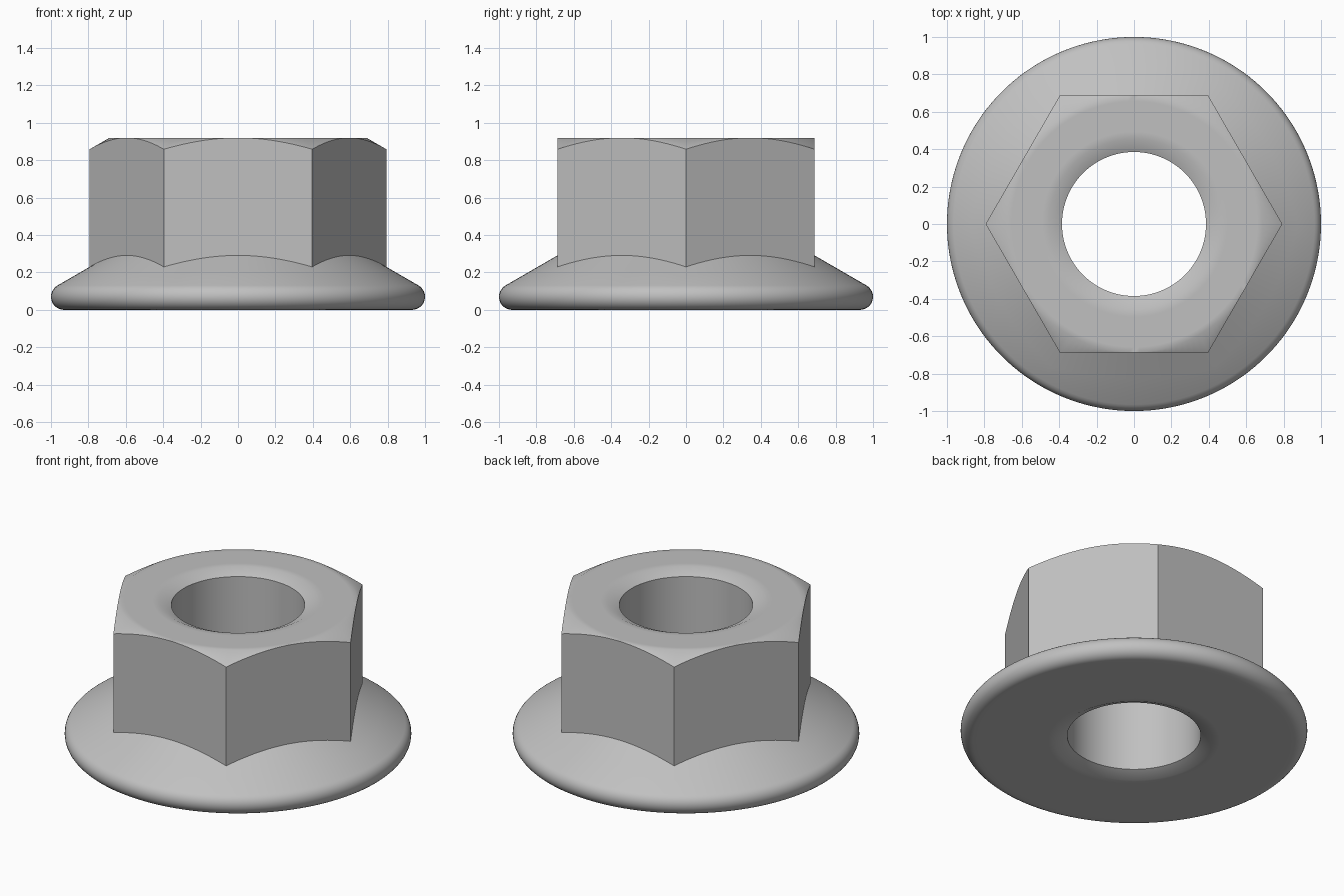
import bpy
import bmesh
from math import cos, sin, tan, pi, radians

cube = bpy.data.objects.get("Cube")
if cube:
    bpy.data.objects.remove(cube, do_unlink=True)

SEGMENTS = 144          # divisible by twelve so corners and flat middles are hit
APOTHEM = 0.687         # half the width across the flats
HEIGHT = 0.92
BORE, BORE_RIM, RIM_DEPTH = 0.385, 0.455, 0.033
EDGE = 0.07             # rounding radius of the flange
SLOPE = tan(radians(30))

# One flat steel colour
steel = bpy.data.materials.new("steel grey")
steel.use_nodes = True
colour = (0.53, 0.53, 0.53, 1)
steel.diffuse_color = colour
steel.node_tree.nodes["Principled BSDF"].inputs["Base Color"].default_value = colour


def hex_radius(angle):
    """Distance from the axis to the hexagon, corners on the x axis."""
    return APOTHEM / cos(angle % (pi / 3) - pi / 6)


def section(angle):
    """Closed radius/height outline of the nut at one angle."""
    r = hex_radius(angle)
    centre = 1 - EDGE
    # Flat underside with countersunk bore
    pts = [(BORE, RIM_DEPTH), (BORE_RIM, 0), (BORE_RIM + 0.04, 0), (centre - 0.03, 0)]
    # Rounded flange edge, ending tangent to the cone
    for i in range(13):
        a = radians(-90 + 150 * i / 12)
        pts.append((centre + EDGE * cos(a), EDGE + EDGE * sin(a)))
    # Flange cone up to the hexagon wall
    end_r, end_z = pts[-1]
    for t in (0.5, 1):
        x = end_r + (r - end_r) * t
        pts.append((x, end_z + (end_r - x) * SLOPE))
    # Wall, chamfered corner, flat top and countersink
    pts.append((r, HEIGHT - (r - APOTHEM) * SLOPE))
    pts += [(APOTHEM, HEIGHT), (APOTHEM - 0.03, HEIGHT),
            (BORE_RIM + 0.04, HEIGHT), (BORE_RIM, HEIGHT), (BORE, HEIGHT - RIM_DEPTH)]
    return pts


# Sweep the outline around the axis
bm = bmesh.new()
rings = []
for s in range(SEGMENTS):
    a = 2 * pi * s / SEGMENTS
    rings.append([bm.verts.new((r * cos(a), r * sin(a), z)) for r, z in section(a)])
count = len(rings[0])
for s in range(SEGMENTS):
    here, there = rings[s], rings[(s + 1) % SEGMENTS]
    for i in range(count):
        j = (i + 1) % count
        bm.faces.new((here[i], there[i], there[j], here[j]))
bmesh.ops.remove_doubles(bm, verts=bm.verts, dist=0.00001)
bmesh.ops.recalc_face_normals(bm, faces=bm.faces)

mesh = bpy.data.meshes.new("flange_nut")
bm.to_mesh(mesh)
bm.free()
mesh.materials.append(steel)
nut = bpy.data.objects.new("flange_nut", mesh)
bpy.context.collection.objects.link(nut)

# Smooth curved surfaces, crisp hexagon and bore edges
bpy.ops.object.select_all(action='DESELECT')
nut.select_set(True)
bpy.context.view_layer.objects.active = nut
bpy.ops.object.shade_smooth_by_angle(angle=radians(40))
